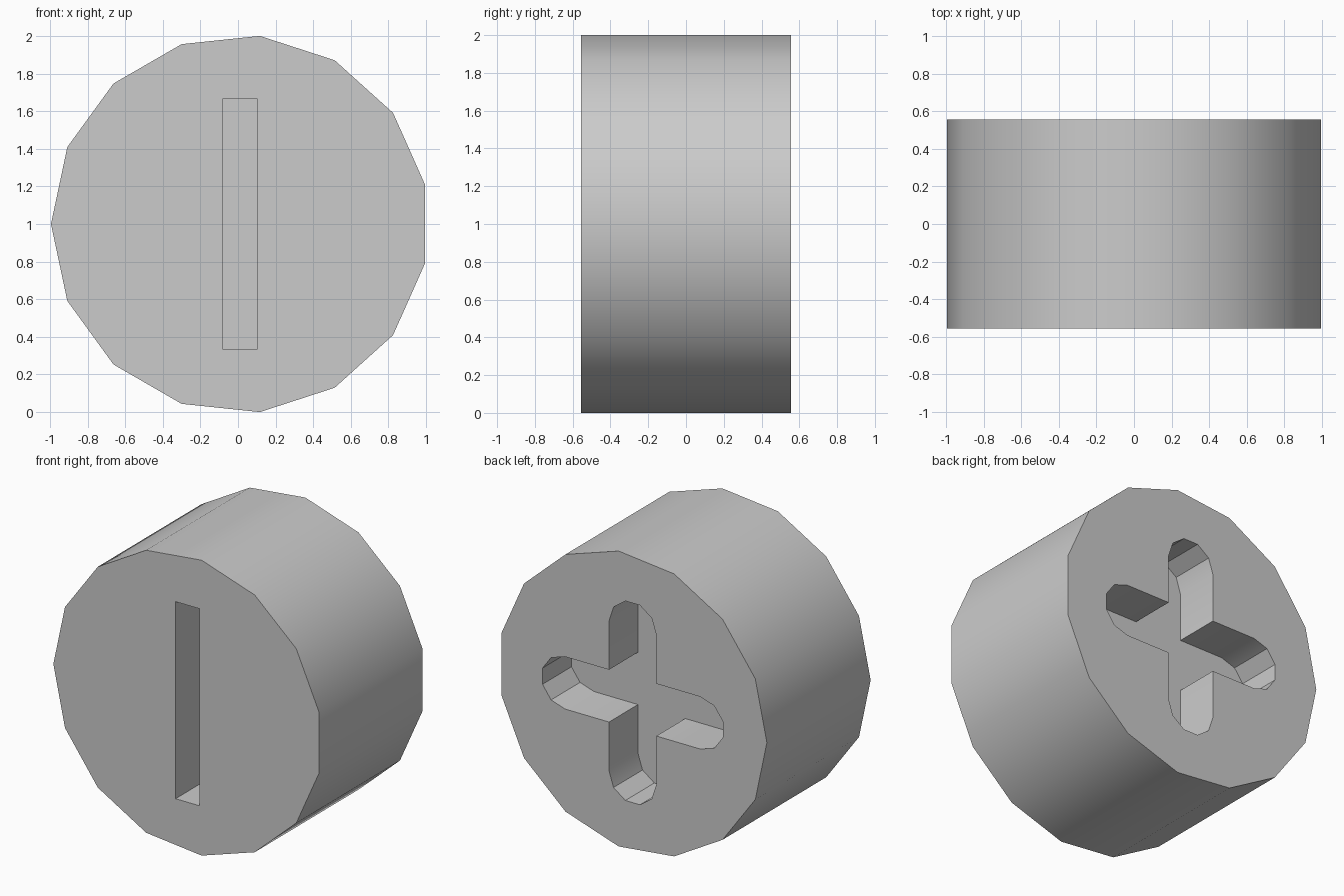
import bpy, bmesh
from math import cos, sin, radians, tau
from mathutils import Matrix, Vector

if "Cube" in bpy.data.objects:
    bpy.data.objects.remove(bpy.data.objects["Cube"])

CENTRE = Vector((0.011, 0, 1.0))
RADIUS, HALF_DEPTH = 1.0055, 0.555
RECESS = 0.31          # depth of both sockets
ARM_HALF, ARM_REACH = 0.177, 0.507


def prism(name, outline, y0, y1):
    """Extrude an x/z outline along y, around the drum axis."""
    bm = bmesh.new()
    face = bm.faces.new([bm.verts.new(CENTRE + Vector((x, y0, z))) for x, z in outline])
    side = bmesh.ops.extrude_face_region(bm, geom=[face])["geom"]
    verts = [v for v in side if isinstance(v, bmesh.types.BMVert)]
    bmesh.ops.translate(bm, verts=verts, vec=(0, y1 - y0, 0))
    bmesh.ops.recalc_face_normals(bm, faces=bm.faces)
    mesh = bpy.data.meshes.new(name)
    bm.to_mesh(mesh)
    bm.free()
    obj = bpy.data.objects.new(name, mesh)
    bpy.context.collection.objects.link(obj)
    return obj


# Drum with fifteen sides and a corner on its right
drum = prism("drum", [(-RADIUS * cos(tau * i / 15), RADIUS * sin(tau * i / 15))
                      for i in range(15)], -HALF_DEPTH, HALF_DEPTH)

# Straight slot in the front
slot = prism("slot_cutter", [(-0.09, -0.667), (0.09, -0.667), (0.09, 0.667), (-0.09, 0.667)],
             -HALF_DEPTH - 0.1, -HALF_DEPTH + RECESS)

# Cross socket with rounded arm ends in the back
arm = [Vector((ARM_HALF, ARM_HALF))]
arm += [Vector((ARM_HALF * cos(radians(a)), ARM_REACH + ARM_HALF * sin(radians(a))))
        for a in range(0, 181, 36)]
outline = [Matrix.Rotation(tau * k / 4, 2) @ p for k in range(4) for p in arm]
cross = prism("cross_cutter", outline, HALF_DEPTH - RECESS, HALF_DEPTH + 0.1)

# Cut both sockets
bpy.ops.object.select_all(action="DESELECT")
drum.select_set(True)
bpy.context.view_layer.objects.active = drum
for cutter in (slot, cross):
    cutter.hide_render = True
    mod = drum.modifiers.new("socket", "BOOLEAN")
    mod.operation, mod.solver, mod.object = "DIFFERENCE", "EXACT", cutter
    bpy.ops.object.modifier_apply(modifier=mod.name)
    bpy.data.objects.remove(cutter)
bpy.ops.object.shade_smooth_by_angle(angle=radians(30))

# Plain grey finish
grey = bpy.data.materials.new("grey")
grey.use_nodes = True
colour = (0.6, 0.6, 0.6, 1)
grey.diffuse_color = colour
grey.node_tree.nodes["Principled BSDF"].inputs["Base Color"].default_value = colour
drum.data.materials.clear()
drum.data.materials.append(grey)
